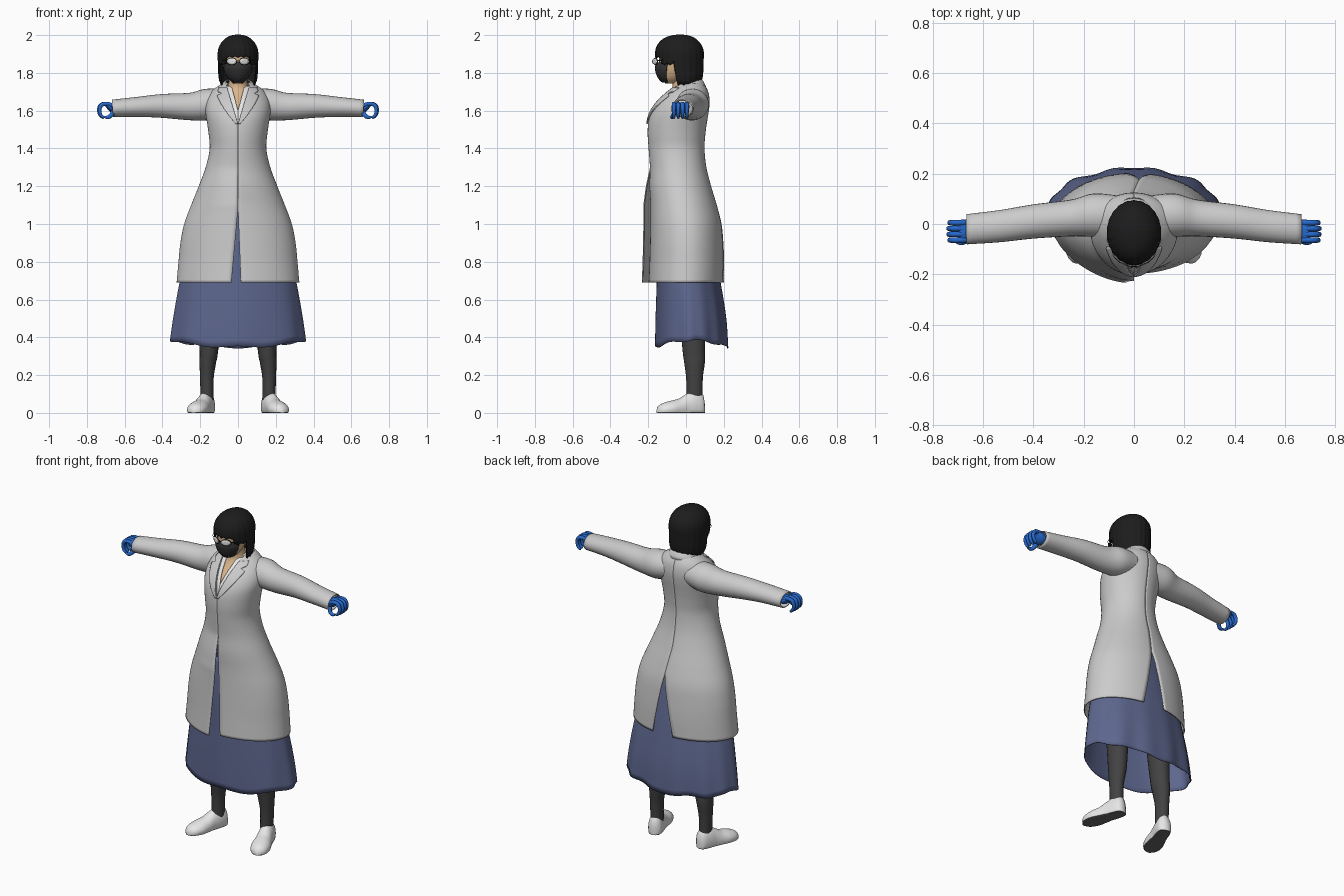
import bpy, bmesh, math
from math import sin, cos, pi, asin, sqrt
from mathutils import Vector

old = bpy.data.objects.get("Cube")
if old:
    bpy.data.objects.remove(old, do_unlink=True)


def material(name, rgb):
    m = bpy.data.materials.new(name)
    m.use_nodes = True
    m.diffuse_color = (*rgb, 1)
    m.node_tree.nodes["Principled BSDF"].inputs["Base Color"].default_value = (*rgb, 1)
    return m


COAT = material("coat_grey", (.6, .6, .6))
WHITE = material("white", (.8, .8, .8))
SKIRT = material("skirt_blue", (.11, .135, .27))
TIGHTS = material("tights_grey", (.055, .055, .055))
SOLE = material("sole_grey", (.13, .13, .13))
HAIR = material("hair_black", (.012, .012, .012))
MASK = material("mask_charcoal", (.03, .03, .03))
SKIN = material("skin_tan", (.7, .46, .26))
GLOVE = material("glove_blue", (.02, .14, .6))


def clamp(v):
    return max(0, min(1, v))


def lookup(rows, key):
    """Smooth interpolation of rows whose first value is the key."""
    key = max(rows[0][0], min(rows[-1][0], key))
    i = 0
    while i < len(rows) - 2 and key > rows[i + 1][0]:
        i += 1
    p, q = rows[i], rows[i + 1]
    before, after = rows[max(i - 1, 0)], rows[min(i + 2, len(rows) - 1)]
    h = q[0] - p[0]
    t = (key - p[0]) / h
    out = []
    for k in range(1, len(p)):
        m0 = (q[k] - before[k]) / (q[0] - before[0]) * h
        m1 = (after[k] - p[k]) / (after[0] - p[0]) * h
        d = q[k] - p[k]
        out.append(p[k] + t * m0 + t * t * (3 * d - 2 * m0 - m1) + t ** 3 * (m0 + m1 - 2 * d))
    return out


def surface(name, f, nu, nv, mat, thick=0, cap=False, low=None):
    """Mesh of f(u, v), both from 0 to 1; 'low' colours faces at the ground."""
    bm = bmesh.new()
    grid = [[bm.verts.new(f(i / nu, j / nv)) for i in range(nu + 1)] for j in range(nv + 1)]
    for j in range(nv):
        for i in range(nu):
            bm.faces.new((grid[j][i], grid[j][i + 1], grid[j + 1][i + 1], grid[j + 1][i]))
    bmesh.ops.remove_doubles(bm, verts=bm.verts, dist=1e-5)
    if cap:
        bmesh.ops.holes_fill(bm, edges=[e for e in bm.edges if e.is_boundary])
    bmesh.ops.recalc_face_normals(bm, faces=bm.faces)
    me = bpy.data.meshes.new(name)
    me.materials.append(mat)
    if low:
        me.materials.append(low)
        for face in bm.faces:
            face.material_index = int(all(v.co.z < .006 for v in face.verts))
    bm.to_mesh(me)
    bm.free()
    ob = bpy.data.objects.new(name, me)
    bpy.context.collection.objects.link(ob)
    if thick:
        mod = ob.modifiers.new("thickness", 'SOLIDIFY')
        mod.thickness, mod.offset = thick, 0
    bpy.ops.object.select_all(action='DESELECT')
    ob.select_set(True)
    bpy.context.view_layer.objects.active = ob
    bpy.ops.object.shade_smooth_by_angle(angle=math.radians(40))
    return ob


def ring(rows, z, a):
    """Point on an oval section: rows hold z, half width, front y, back y."""
    hw, yf, yb = lookup(rows, z)
    return Vector((hw * sin(a), (yf + yb) / 2 - (yb - yf) / 2 * cos(a), z))


def body(name, rows, mat, a0=0, a1=2 * pi, nu=32, nv=24, thick=0, cap=False):
    z0, z1 = rows[0][0], rows[-1][0]
    return surface(name, lambda u, v: ring(rows, z0 + (z1 - z0) * v, a0 + (a1 - a0) * u),
                   nu, nv, mat, thick, cap)


def tube(name, pts, mat, side=1, n=20, steps=5, thick=0):
    """Oval tube; stations are x, y, z, radius along y, radius across."""
    rows = [(i, *p) for i, p in enumerate(pts)]
    end = len(pts) - 1

    def f(u, v):
        t = v * end
        x, y, z, ry, rn = lookup(rows, t)
        tan = Vector(lookup(rows, t + .05)[:3]) - Vector(lookup(rows, t - .05)[:3])
        across = tan.cross(Vector((0, 1, 0))).normalized()
        p = Vector((x, y, z)) + Vector((0, ry * cos(2 * pi * u), 0)) + across * rn * sin(2 * pi * u)
        p.x *= side
        return p
    return surface(name, f, n, end * steps, mat, thick, not thick)


# Coat: two half shells with a front slit, a back slit and a V neckline
coat = [(.69, .322, -.195, .2), (.8, .312, -.19, .2), (.9, .302, -.187, .195),
        (1, .282, -.185, .185), (1.1, .245, -.185, .16), (1.2, .205, -.19, .13),
        (1.3, .168, -.188, .105), (1.4, .147, -.195, .095), (1.48, .153, -.2, .1),
        (1.55, .163, -.195, .11), (1.6, .17, -.178, .118), (1.65, .165, -.145, .122),
        (1.7, .14, -.095, .115), (1.73, .1, -.06, .1), (1.75, .07, -.04, .085)]


def neckline(z):
    return max(0, (z - 1.53) * .3)


def coat_half(s):
    def f(u, v):
        z = .69 + 1.06 * v
        hw = lookup(coat, z)[0]
        slit = clamp((1.08 - z) / .39) * (.015 if s > 0 else .035)
        vent = s * .02 + .07 * clamp((1.05 - z) / .36)
        if z > 1.05:
            vent *= clamp((1.2 - z) / .15)
        a0 = asin(clamp((slit + neckline(z)) / hw))
        a1 = pi - asin(vent / hw)
        a = a0 + (a1 - a0) * u
        p = ring(coat, z, a)
        if s < 0:
            p.y -= .038 * clamp((1.3 - z) / .2) * math.exp(-(a / .75) ** 2)
        p.x *= s
        return p
    return f


# Lapels and shirt fronts: strips lying on the chest
lapel_edge = [(1.53, .012), (1.57, .045), (1.62, .08), (1.665, .105), (1.68, .108),
              (1.69, .085), (1.7, .105), (1.72, .1)]


def strip(s, z1, inner, outer, off):
    def f(u, v):
        z = 1.53 + (z1 - 1.53) * v
        hw, yf, yb = lookup(coat, z)
        x = inner(z) + (outer(z) - inner(z)) * u
        y = (yf + yb) / 2 - (yb - yf) / 2 * sqrt(clamp(1 - (x / hw) ** 2))
        return Vector((s * x, y - off, z))
    return f


sleeve = [(.06, .03, 1.645, .08, .068), (.16, .035, 1.633, .083, .08), (.25, .024, 1.622, .07, .07),
          (.4, .01, 1.625, .065, .06), (.53, -.008, 1.62, .061, .05), (.665, -.021, 1.612, .057, .043)]
leg = [(.163, .045, .05, .042, .034), (.165, .045, .18, .044, .036), (.16, .045, .27, .055, .044),
       (.153, .04, .36, .061, .051), (.14, .02, .8, .08, .075)]
finger = [(.66, 1.622, .011), (.693, 1.636, .011), (.725, 1.631, .011), (.737, 1.605, .01),
          (.731, 1.578, .009), (.716, 1.563, .007), (.712, 1.56, .002)]
thumb = [(.655, -.05, 1.605, .014, .014), (.672, -.068, 1.575, .012, .012),
         (.69, -.074, 1.565, .01, .01), (.708, -.072, 1.567, .006, .006)]
palm = [(.63, -.022, 1.61, .035, .025), (.66, -.026, 1.613, .043, .025),
        (.685, -.028, 1.627, .046, .018), (.7, -.028, 1.632, .038, .01)]

# Shoe sections: distance from the heel, half width, height
shoe = [(0, .012, .05), (.012, .034, .1), (.06, .043, .115), (.1, .044, .1), (.145, .05, .075),
        (.19, .055, .064), (.235, .046, .05), (.258, .028, .035), (.268, .006, .016)]


def shoe_surface(s):
    def f(u, v):
        d = .268 * v
        w, h = lookup(shoe, d)
        x = w * cos(2 * pi * u)
        z = h * max(0, .3 + .7 * sin(2 * pi * u))
        turn = .33
        return Vector((s * (.15 + d * sin(turn) + x * cos(turn)), .098 - d * cos(turn) + x * sin(turn), z))
    return f


for side, s in (("left", 1), ("right", -1)):
    surface(side + "_coat_half", coat_half(s), 40, 70, COAT, .006)
    surface(side + "_lapel", strip(s, 1.72, neckline, lambda z: lookup(lapel_edge, z)[0], .009),
            8, 38, COAT, .007)
    surface(side + "_shirt_front", strip(s, 1.73, lambda z: max(0, (z - 1.6) * .26),
                                         lambda z: neckline(z) + .014, -.006), 6, 20, WHITE, .004)
    tube(side + "_sleeve", sleeve, COAT, s, 28, 6, .006)
    tube(side + "_leg", leg, TIGHTS, s)
    surface(side + "_shoe", shoe_surface(s), 32, 24, WHITE, 0, True, SOLE)
    tube(side + "_palm", palm, GLOVE, s)
    tube(side + "_thumb", thumb, GLOVE, s, 10)
    for i in range(4):
        y = -.064 + .023 * i
        tube(f"{side}_finger_{i + 1}", [(x - .004 * (i in (0, 3)), y, z, r, r) for x, z, r in finger],
             GLOVE, s, 10, 4)


# Folded collar around the back of the neck
def collar(u, v):
    a = .9 + (2 * pi - 1.8) * u
    back = (1 - cos(a)) / 2
    r = .058 + .032 * v
    return Vector((r * 1.08 * sin(a), .012 - r * cos(a), 1.735 + .035 * back - .042 * v * v))


surface("coat_collar", collar, 40, 5, COAT, .006)

# Skirt with folds that grow towards a wavy hem
skirt_rows = [(.34, .358, -.16, .222), (.5, .338, -.158, .212), (.7, .304, -.152, .18),
              (.9, .255, -.145, .14), (1.12, .17, -.12, .09)]


def skirt(u, v):
    a = 2 * pi * u
    hem = .347 + .036 * sin(a) ** 2 + .006 * cos(7 * a)
    p = ring(skirt_rows, hem + (1.12 - hem) * v, a)
    fold = 1 + (.012 * cos(8 * a) + .02 * cos(13 * a) * (1 - cos(a)) / 2) * (1 - v) ** 2
    return Vector((p.x * fold, p.y * fold, p.z))


surface("skirt", skirt, 112, 24, SKIRT, .004)

# Neck, chest and head
body("neck_and_chest", [(1.53, .08, -.165, .08), (1.62, .12, -.148, .08), (1.68, .105, -.098, .08),
                        (1.72, .06, -.073, .05), (1.77, .046, -.075, .03), (1.85, .046, -.075, .03)],
     SKIN, cap=True)
body("head", [(1.745, .025, -.11, -.04), (1.77, .052, -.13, -.01), (1.81, .072, -.138, .02),
              (1.86, .082, -.142, .05), (1.92, .082, -.138, .05), (1.965, .05, -.11, .02)], SKIN, cap=True)
body("face_mask", [(1.75, .028, -.125, -.04), (1.772, .055, -.146, -.02), (1.81, .076, -.161, .01),
                   (1.835, .078, -.162, .02), (1.855, .072, -.152, .02)],
     MASK, -1.25, 1.25, 28, 14, .004)

# Bobbed hair with a straight fringe
hair_rows = [(1.73, .084, -.11, .062), (1.77, .098, -.14, .082), (1.86, .103, -.155, .088),
             (1.92, .102, -.157, .088), (1.96, .084, -.138, .068), (1.985, .056, -.105, .038),
             (1.996, .028, -.068, .005), (2, 0, -.035, -.034)]


def hair(u, v):
    a = 2 * pi * u
    off = abs((a + pi) % (2 * pi) - pi)
    jag = .007 * abs(sin(11 * a))
    low = 1.88 if off < .65 else 1.842 if off < 1.35 else 1.735
    low += jag
    p = ring(hair_rows, low + (2 - low) * (1 - (1 - v) ** 2), a)
    ridge = 1 + .012 * cos(22 * a) * (1 - v)
    return Vector((p.x * ridge, (p.y + .035) * ridge - .035, p.z))


surface("hair", hair, 132, 24, HAIR, .008)


# Glasses: pale lenses, dark rims, bridge and temples
def lens(s, grow, y):
    def f(u, v):
        a = 2 * pi * u
        return Vector((s * (.033 + (.024 + grow) * v * cos(a)),
                       y + .012 * v * cos(a), 1.861 + (.016 + grow) * v * sin(a)))
    return f


for side, s in (("left", 1), ("right", -1)):
    surface(side + "_lens", lens(s, 0, -.166), 28, 2, WHITE, .003)
    surface(side + "_lens_rim", lens(s, .003, -.162), 28, 2, HAIR, .003)
    tube(side + "_glasses_temple", [(.056, -.153, 1.865, .002, .002), (.085, -.12, 1.865, .002, .002),
                                    (.09, -.05, 1.86, .002, .002)], HAIR, s, 8)
tube("glasses_bridge", [(-.012, -.17, 1.863, .002, .002), (.012, -.17, 1.863, .002, .002)], HAIR, 1, 8)
